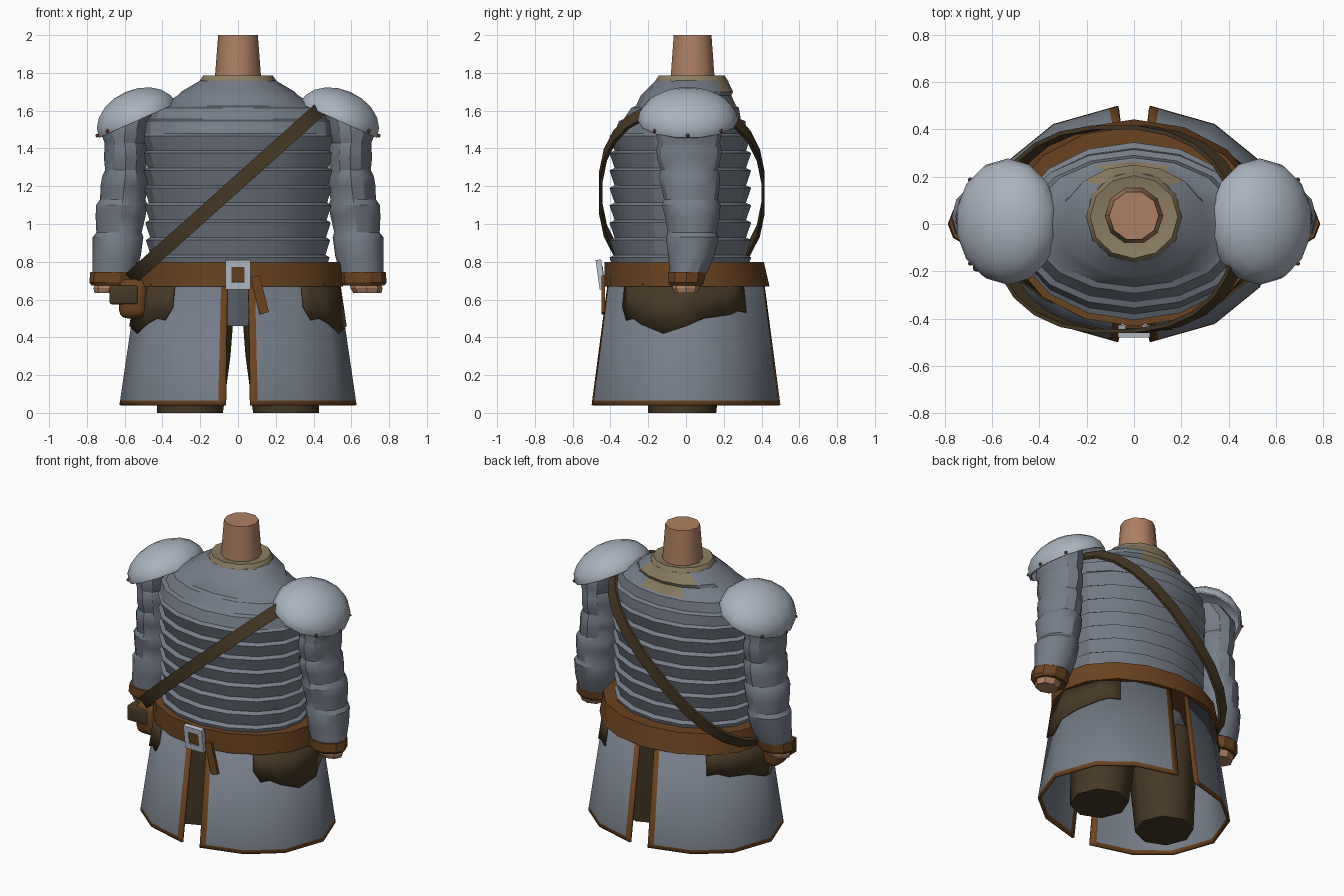
import bpy
import bmesh
from math import sin, cos, pi, radians, copysign
from mathutils import Vector, Matrix

cube = bpy.data.objects.get("Cube")
if cube:
    bpy.data.objects.remove(cube, do_unlink=True)


def material(name, *rgb):
    mat = bpy.data.materials.new(name)
    mat.use_nodes = True
    colour = (*rgb, 1)
    mat.diffuse_color = colour
    mat.node_tree.nodes["Principled BSDF"].inputs["Base Color"].default_value = colour
    return mat


steel = material("steel grey", .18, .205, .245)
plate = material("pale plate", .4, .45, .52)
skin = material("skin", .42, .212, .12)
leather = material("brown leather", .147, .056, .014)
dark = material("dark leather", .062, .04, .018)
cloth = material("tan cloth", .26, .205, .12)
silver = material("silver", .5, .55, .62)
copper = material("copper", .25, .09, .04)


def finish(name, bm, *mats, smooth=None, fix=True):
    """Turn a bmesh into a shaded object."""
    if fix:
        bmesh.ops.recalc_face_normals(bm, faces=bm.faces)
    mesh = bpy.data.meshes.new(name)
    bm.to_mesh(mesh)
    bm.free()
    for mat in mats:
        mesh.materials.append(mat)
    obj = bpy.data.objects.new(name, mesh)
    bpy.context.collection.objects.link(obj)
    if smooth:
        bpy.ops.object.select_all(action='DESELECT')
        obj.select_set(True)
        bpy.context.view_layer.objects.active = obj
        bpy.ops.object.shade_smooth_by_angle(angle=radians(smooth))
    return obj


def loft(name, rings, sides, *mats, smooth=None, rule=None):
    """Stack of ellipses (z, x, y, x radius, y radius), closed at both ends."""
    bm = bmesh.new()
    loops = []
    for z, x, y, rx, ry in rings:
        loops.append([bm.verts.new((x + rx * cos(2 * pi * i / sides),
                                    y + ry * sin(2 * pi * i / sides), z))
                      for i in range(sides)])
    for low, high in zip(loops, loops[1:]):
        for i in range(sides):
            j = (i + 1) % sides
            bm.faces.new((low[i], low[j], high[j], high[i]))
    bm.faces.new(loops[0][::-1])
    bm.faces.new(loops[-1])
    if rule:
        for face in bm.faces:
            face.material_index = int(rule(face.calc_center_median()))
    return finish(name, bm, *mats, smooth=smooth)


def box(name, centre, size, mat, tilt=0, lean=0, bevel=0):
    bm = bmesh.new()
    bmesh.ops.create_cube(bm, size=1, matrix=Matrix.Diagonal((*size, 1)))
    if bevel:
        bmesh.ops.bevel(bm, geom=bm.edges[:], offset=bevel, segments=3,
                        profile=.5, affect='EDGES')
    bm.transform(Matrix.Translation(centre) @ Matrix.Rotation(tilt, 4, 'Y')
                 @ Matrix.Rotation(lean, 4, 'X'))
    return finish(name, bm, mat, smooth=45 if bevel else None)


def sheet(name, columns, rows, point, mats, rule, thickness):
    """Grid of quads point(column, row) given a little thickness."""
    bm = bmesh.new()
    grid = [[bm.verts.new(point(c, r)) for r in rows] for c in columns]
    for i in range(len(columns) - 1):
        for j in range(len(rows) - 1):
            face = bm.faces.new((grid[i][j], grid[i + 1][j],
                                 grid[i + 1][j + 1], grid[i][j + 1]))
            face.material_index = rule(i, j)
    obj = finish(name, bm, *mats, smooth=40)
    mod = obj.modifiers.new("Thickness", 'SOLIDIFY')
    mod.thickness = thickness
    mod.offset = 0
    return obj


# Neck and collar
loft("neck", [(1.7, 0, .035, .128, .128), (2, 0, .035, .105, .105)], 10, skin, smooth=45)
loft("collar", [(1.7, 0, .03, .21, .2), (1.755, 0, .03, .205, .195),
                (1.785, 0, .03, .185, .175), (1.775, 0, .035, .13, .13)], 12, cloth, smooth=35)

# Banded torso armour
bands = []
for i in range(8):
    z = .745 + i * .092
    grow = i * .003
    bands += [(z, 0, -.03, .46 + grow, .348), (z + .078, 0, -.03, .485 + grow, .375)]
bands += [(1.48, 0, -.03, .5, .35), (1.545, 0, -.02, .5, .335),
          (1.555, 0, -.02, .47, .31), (1.615, 0, -.005, .44, .285),
          (1.625, 0, 0, .41, .265), (1.68, 0, 0, .32, .24),
          (1.7, 0, .015, .3, .235), (1.76, 0, .03, .2, .19)]
loft("torso_bands", bands, 16, steel, cloth, smooth=24,
     rule=lambda c: c.y > .1 and (abs(c.x) < .1 and c.z > 1.63
                                  or abs(c.x) < .17 and c.z > 1.7))

# Arms, cuffs, hands, legs and shoulder plates
for s, label in ((1, "left"), (-1, "right")):
    loft(label + "_sleeve",
         [(.74, s * .655, .012, .115, .1), (.83, s * .643, .028, .128, .122),
          (.93, s * .635, .033, .134, .14), (.955, s * .63, .033, .12, .13),
          (1.04, s * .622, .033, .132, .145), (1.1, s * .615, .028, .136, .155),
          (1.13, s * .61, .026, .12, .142), (1.2, s * .602, .022, .126, .155),
          (1.25, s * .598, .018, .122, .163), (1.285, s * .595, .017, .108, .15),
          (1.35, s * .594, .016, .116, .17), (1.4, s * .595, .016, .112, .172),
          (1.43, s * .6, .016, .106, .163), (1.47, s * .6, .015, .122, .172),
          (1.52, s * .595, .015, .125, .17), (1.62, s * .55, .01, .1, .12)],
         12, steel, smooth=32)
    loft(label + "_cuff", [(.675, s * .665, 0, .11, .09), (.69, s * .665, 0, .122, .1),
                           (.745, s * .66, .005, .122, .105)], 10, leather)
    loft(label + "_hand", [(.635, s * .685, 0, .075, .06), (.66, s * .68, 0, .085, .072),
                           (.7, s * .67, 0, .08, .07)], 8, skin)
    loft(label + "_leg", [(0, s * .255, -.02, .175, .18), (.3, s * .235, -.01, .195, .2),
                          (.62, s * .22, 0, .205, .21)], 8, dark, smooth=50)

    # Tilted dome over the shoulder with rivets along the rim
    place = (Matrix.Translation((s * .532, .01, 1.55)) @ Matrix.Rotation(s * radians(24), 4, 'Y'))
    bm = bmesh.new()
    bmesh.ops.create_uvsphere(bm, u_segments=14, v_segments=10, radius=1)
    bmesh.ops.bisect_plane(bm, geom=bm.verts[:] + bm.edges[:] + bm.faces[:],
                           plane_co=(0, 0, -.02), plane_no=(0, 0, -1), clear_outer=True)
    bm.transform(place @ Matrix.Diagonal((.23, .267, .162, 1)))
    dome = finish(label + "_shoulder_plate", bm, plate, smooth=50, fix=False)
    mod = dome.modifiers.new("Thickness", 'SOLIDIFY')
    mod.thickness = .015
    bm = bmesh.new()
    for degrees in (-42, 0, 42):
        a = radians(degrees)
        spot = place @ Vector((s * .228 * cos(a), .264 * sin(a), .012))
        bmesh.ops.create_icosphere(bm, subdivisions=1, radius=.011,
                                   matrix=Matrix.Translation(spot))
    finish(label + "_rivets", bm, copper)

# Pelvis behind the skirt slits
loft("pelvis", [(.46, 0, 0, .2, .17), (.72, 0, 0, .36, .3)], 12, steel)

# Split skirt: each half runs from the front slit to the back slit
corners = [radians(a) for a in (-84, -57, -32, 0, 32, 57, 84)]


def skirt_point(side, s, z, gap=0):
    drop = (.72 - z) / .68
    rx, ry = .52 + .1 * drop + gap, .405 + .09 * drop + gap
    i = min(int(s), len(corners) - 2)
    spots = [Vector((side * rx * cos(a), ry * sin(a), z)) for a in corners[i:i + 2]]
    return spots[0].lerp(spots[1], s - i)


columns = [0, .14, 1, 2, 3, 4, 5, 5.86, 6]
levels = [.72, .065, .04]
ragged = [(1.25, .56), (1.45, .49), (1.7, .5), (2, .47), (2.5, .42), (3, .46),
          (3.4, .5), (4, .52), (4.3, .54), (4.6, .53)]
for side, label in ((1, "left"), (-1, "right")):
    sheet(label + "_skirt", columns, levels, lambda c, z: skirt_point(side, c, z),
          (steel, leather), lambda i, j: int(j == 1 or i in (0, len(columns) - 2)), .016)
    sheet(label + "_hip_patch", ragged, (0, 1),
          lambda c, r: skirt_point(side, c[0], c[1] if r else .69, .013),
          (dark,), lambda i, j: 0, .008)

# Belt, buckle and hanging tongue
loft("belt", [(.67, 0, .005, .557, .437), (.8, 0, -.01, .545, .422)], 16, leather, smooth=30)
for x in (-.051, .051):
    box("buckle_side", (x, -.453, .733), (.032, .03, .155), silver, lean=radians(8))
for z in (.674, .792):
    box("buckle_bar", (0, -.453 - (z - .733) * .14, z), (.13, .03, .038), silver, lean=radians(8))
box("buckle_centre", (0, -.448, .733), (.072, .025, .085), leather, lean=radians(8))
box("belt_tongue", (.115, -.438, .625), (.05, .018, .2), leather, tilt=radians(-14))

# Shoulder strap: a rounded loop in a tilted plane
along = Vector((.745, 0, .667))
across = Vector((-.667, 0, .745))
bm = bmesh.new()
rings = []
steps = 24
for i in range(steps):
    a = 2 * pi * (i + .5) / steps
    u, v = (copysign(abs(w) ** .85, w) for w in (cos(a), sin(a)))
    ring = []
    for grow, width in ((0, -.038), (0, .038), (-.018, .038), (-.018, -.038)):
        spot = (Vector((-.06, -.022, 1.165)) + along * (.69 + grow) * u
                + Vector((0, .442 + grow, 0)) * v + across * width)
        ring.append(bm.verts.new(spot))
    rings.append(ring)
for i, ring in enumerate(rings):
    after = rings[(i + 1) % steps]
    for j in range(4):
        k = (j + 1) % 4
        bm.faces.new((ring[j], ring[k], after[k], after[j]))
finish("shoulder_strap", bm, dark, smooth=35)

# Hip pouch hanging from the strap
box("pouch_body", (-.555, -.12, .605), (.15, .15, .21), leather, bevel=.045)
box("pouch_flap", (-.605, -.125, .625), (.15, .15, .1), dark, bevel=.012)
